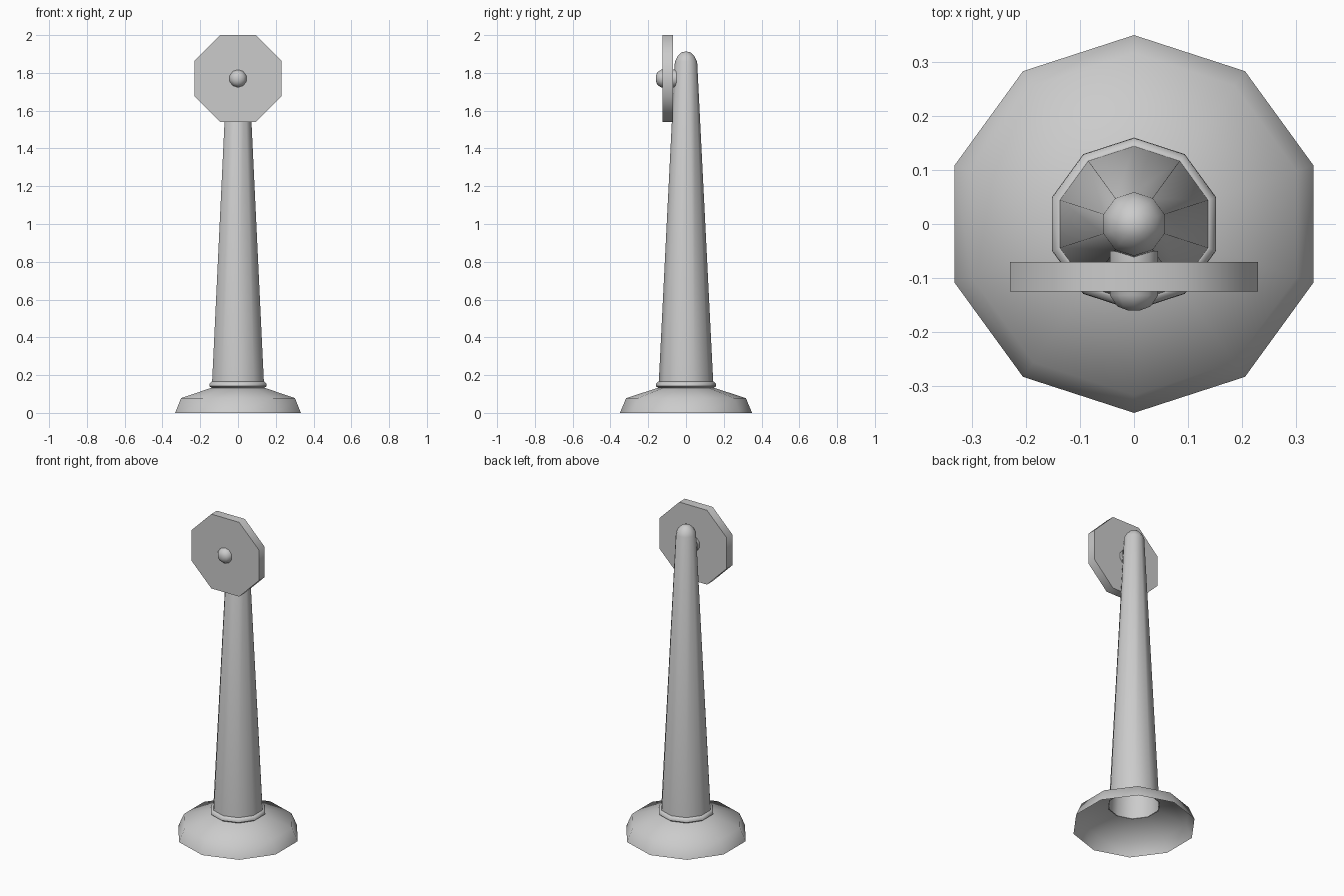
import bpy, bmesh, math
from mathutils import Matrix

if "Cube" in bpy.data.objects:
    bpy.data.objects.remove(bpy.data.objects["Cube"])


def lathe(name, profile, sides, start, matrix=Matrix(), cap_start=False, cap_end=False):
    """Revolve (radius, height) points about z, then place with a matrix."""
    bm = bmesh.new()
    rings = []
    for r, z in profile:
        rings.append([bm.verts.new((r * math.cos(start + 2 * math.pi * i / sides),
                                    r * math.sin(start + 2 * math.pi * i / sides), z))
                      for i in range(sides)])
    for a, b in zip(rings, rings[1:]):
        for i in range(sides):
            j = (i + 1) % sides
            bm.faces.new((a[i], a[j], b[j], b[i]))
    if cap_start:
        bm.faces.new(rings[0][::-1])
    if cap_end:
        bm.faces.new(rings[-1])
    bm.transform(matrix)
    mesh = bpy.data.meshes.new(name)
    bm.to_mesh(mesh)
    bm.free()
    ob = bpy.data.objects.new(name, mesh)
    bpy.context.collection.objects.link(ob)
    bpy.ops.object.select_all(action='DESELECT')
    ob.select_set(True)
    bpy.context.view_layer.objects.active = ob
    bpy.ops.object.shade_smooth_by_angle(angle=math.radians(55))
    return ob


up = math.pi / 2

# flared foot, hollow and open underneath
lathe("base", [(0.35, 0), (0.317, 0.078), (0.148, 0.133)], 10, up)

# small rounded ring where the post leaves the foot
lathe("collar", [(0.148, 0.133), (0.16, 0.142), (0.159, 0.153), (0.148, 0.165), (0.144, 0.165)],
      10, up)

# tapered hollow post with a domed tip
lathe("post", [(0.146, 0.133), (0.144, 0.165), (0.059, 1.86), (0.045, 1.888),
               (0.025, 1.907), (0.008, 1.912)], 10, up, cap_end=True)

# parts on the front: local z points towards -y, centred at z = 1.77
front = Matrix.Translation((0, 0, 1.77)) @ Matrix.Rotation(math.radians(90), 4, 'X')

# octagonal plate
rim = 0.23 / math.cos(math.pi / 8)
lathe("plate", [(rim, 0.07), (rim, 0.125)], 8, math.pi / 8, front, True, True)

# bolt holding the plate on the post
lathe("bolt", [(0.047, 0.05), (0.047, 0.132), (0.032, 0.153), (0.012, 0.16)],
      10, up, front, True, True)
